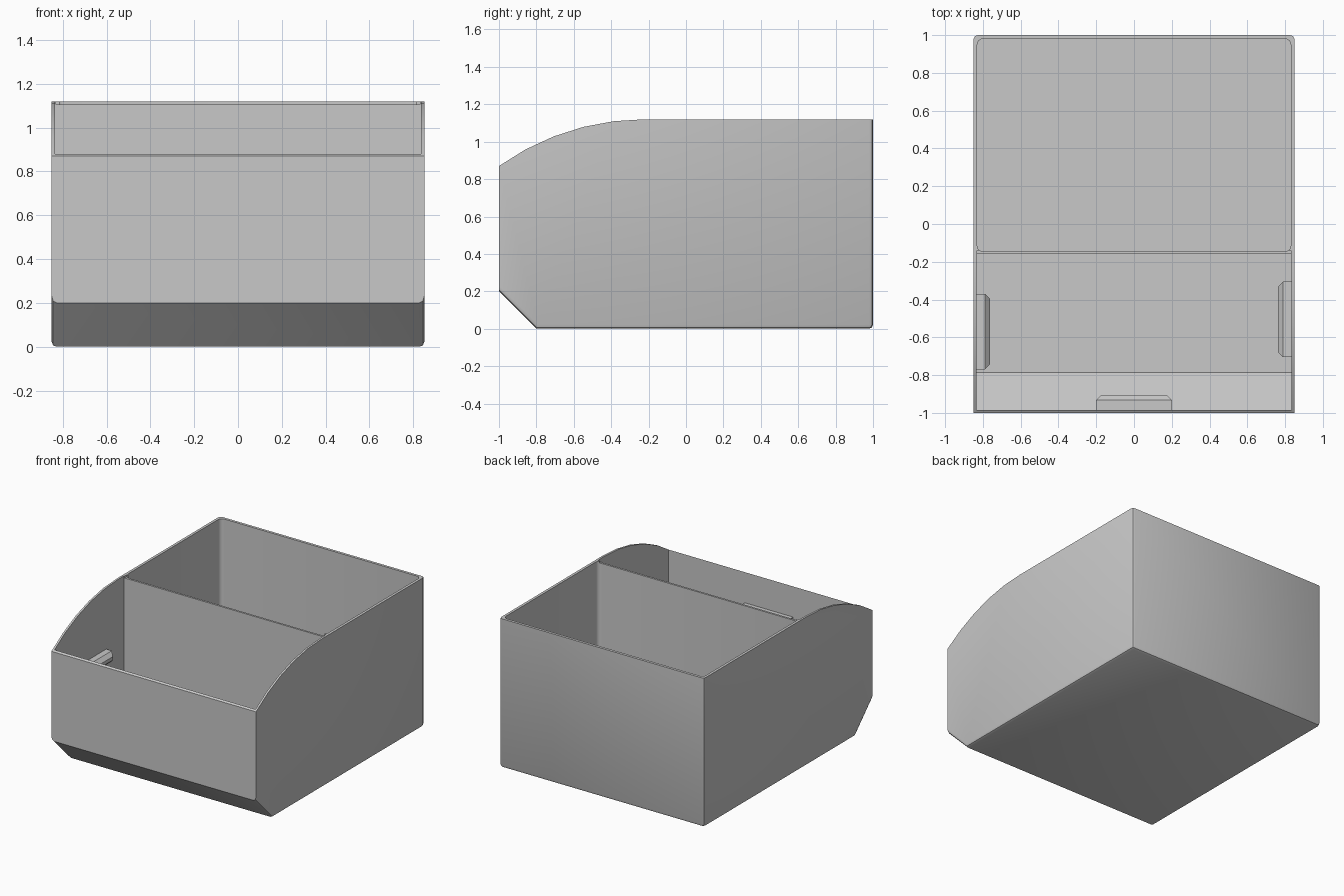
import bpy, bmesh, math
from mathutils import Matrix

cube = bpy.data.objects.get("Cube")
if cube:
    bpy.data.objects.remove(cube, do_unlink=True)

grey = bpy.data.materials.new("light_grey")
grey.use_nodes = True
colour = (0.58, 0.58, 0.58, 1)
grey.diffuse_color = colour
grey.node_tree.nodes["Principled BSDF"].inputs["Base Color"].default_value = colour

WIDTH, WALL, HEIGHT = 0.85, 0.015, 1.12


def finish(bm, name):
    bmesh.ops.recalc_face_normals(bm, faces=bm.faces)
    mesh = bpy.data.meshes.new(name)
    bm.to_mesh(mesh)
    bm.free()
    mesh.materials.append(grey)
    obj = bpy.data.objects.new(name, mesh)
    bpy.context.collection.objects.link(obj)
    return obj


def bevel(bm, test, offset, segments=1):
    """Bevel the edges whose midpoint and direction pass the test."""
    chosen = []
    for e in bm.edges:
        a, b = e.verts[0].co, e.verts[1].co
        if test((a + b) / 2, (b - a).normalized()):
            chosen.append(e)
    bmesh.ops.bevel(bm, geom=chosen, offset=offset, segments=segments,
                    profile=0.5, affect='EDGES')


def prism(profile, half):
    """Extrude a side profile of (y, z) points across x."""
    bm = bmesh.new()
    face = bm.faces.new([bm.verts.new((-half, y, z)) for y, z in profile])
    ext = bmesh.ops.extrude_face_region(bm, geom=[face])
    moved = [g for g in ext["geom"] if isinstance(g, bmesh.types.BMVert)]
    bmesh.ops.translate(bm, verts=moved, vec=(2 * half, 0, 0))
    bmesh.ops.recalc_face_normals(bm, faces=bm.faces)
    return bm


def block(y0, y1, z0, z1, half):
    return prism([(y0, z0), (y1, z0), (y1, z1), (y0, z1)], half)


def cut(target, cutter):
    cutter.hide_render = True
    mod = target.modifiers.new("cut", 'BOOLEAN')
    mod.operation = 'DIFFERENCE'
    mod.solver = 'EXACT'
    mod.object = cutter
    bpy.context.view_layer.objects.active = target
    bpy.ops.object.modifier_apply(modifier=mod.name)
    bpy.data.objects.remove(cutter, do_unlink=True)


# Outer body: chamfered toe, curved shoulders sloping to the front
radius, start, steps = 1.342, -0.22, 5
sweep = math.asin(0.78 / radius)
profile = [(-0.8, 0), (1, 0), (1, HEIGHT)]
for i in range(steps + 1):
    a = sweep * i / steps
    profile.append((start - radius * math.sin(a), HEIGHT - radius * (1 - math.cos(a))))
profile.append((-1, 0.2))
bm = prism(profile, WIDTH)
bevel(bm, lambda m, d: (m.y > 0.99 and abs(d.z) > 0.9)
      or (m.z < 0.01 and (abs(d.y) > 0.9 or m.y > 0.9))
      or (m.z < 0.15 and abs(d.y) > 0.5), 0.022, 2)
body = finish(bm, "bin_body")

# Front compartment, following the toe
inner = WIDTH - WALL
back = -0.16
cut(body, finish(prism([(-0.985, 1.5), (-0.985, 0.215), (-0.785, 0.02),
                        (back, 0.02), (back, 1.5)], inner), "front_cutter"))

# Rear compartment with rounded corners
bm = block(-0.145, 0.98, 0.02, 1.5, WIDTH - 0.02)
bevel(bm, lambda m, d: abs(d.z) > 0.9, 0.03, 4)
cut(body, finish(bm, "rear_cutter"))

# Divider sits just below the rim
cut(body, finish(block(-0.17, -0.14, 1.105, 1.5, WIDTH - 0.02), "divider_cutter"))


# Wedge-nosed tabs inside the front compartment
def tab(name, x, y, angle, depth=0.08):
    bm = block(-0.005, depth, 0.57, 0.65, 0.2)
    bevel(bm, lambda m, d: m.y > depth - 0.001, 0.027)
    bm.transform(Matrix.Translation((x, y, 0)) @ Matrix.Rotation(angle, 4, 'Z'))
    finish(bm, name)


tab("front_tab", 0, -0.985, 0)
tab("right_tab", -inner, -0.57, -math.pi / 2, 0.073)
tab("left_tab", inner, -0.505, math.pi / 2, 0.073)

# Smooth the rounded corners, keep the rest crisp
bpy.ops.object.select_all(action='DESELECT')
body.select_set(True)
bpy.context.view_layer.objects.active = body
bpy.ops.object.shade_smooth_by_angle(angle=math.radians(30))
